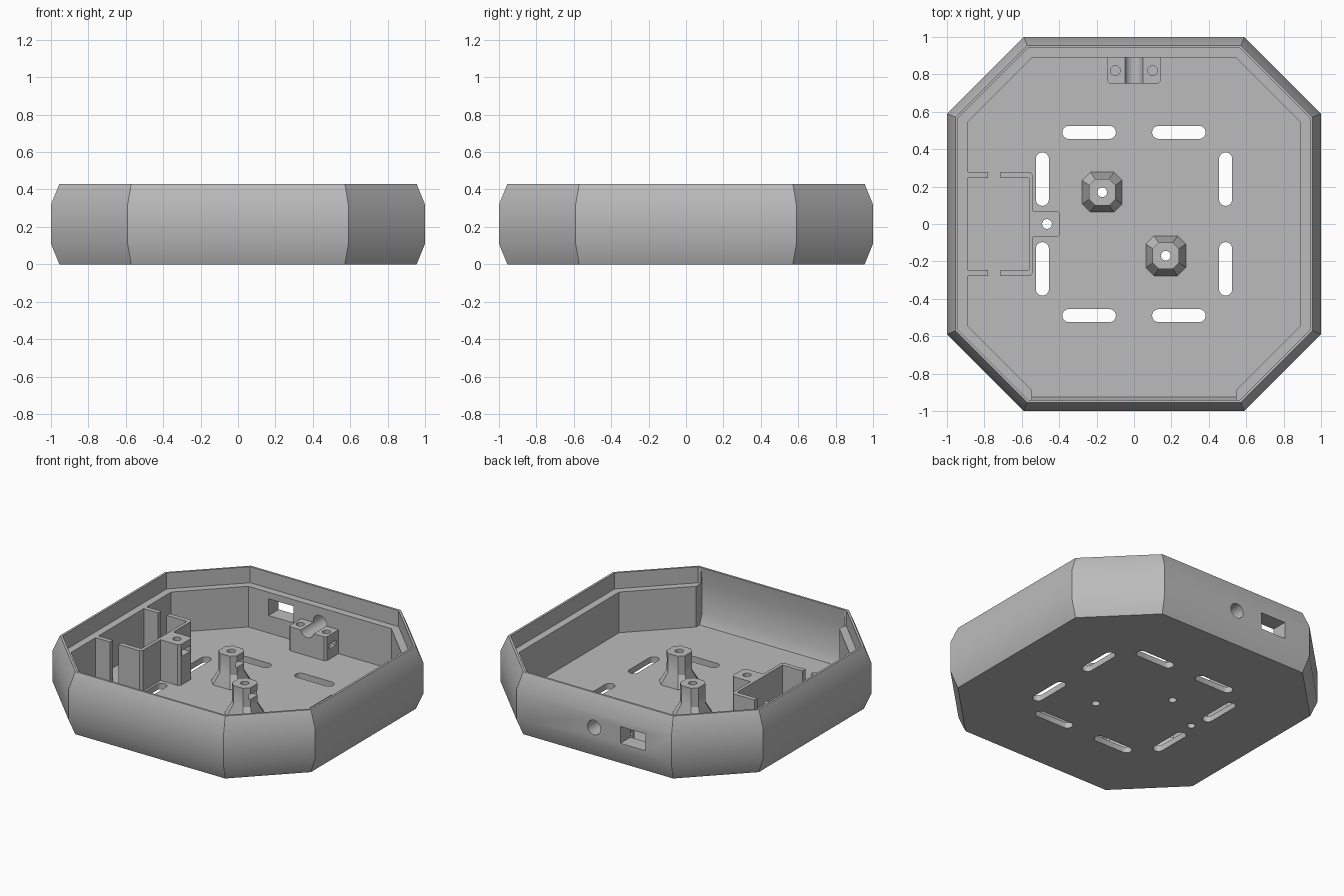
import bpy, bmesh, math
from mathutils import Vector

if "Cube" in bpy.data.objects:
    bpy.data.objects.remove(bpy.data.objects["Cube"], do_unlink=True)

grey = bpy.data.materials.new("matte grey plastic")
grey.use_nodes = True
grey.diffuse_color = (0.5, 0.5, 0.5, 1)
bsdf = next(n for n in grey.node_tree.nodes if n.type == "BSDF_PRINCIPLED")
bsdf.inputs["Base Color"].default_value = (0.5, 0.5, 0.5, 1)

FLOOR, LEDGE, TOP = 0.04, 0.32, 0.43


def octagon(a, s, z, cx=0, cy=0):
    """Square of half width a with corners cut along |x| + |y| = s."""
    b = s - a
    pts = [(a, -b), (a, b), (b, a), (-b, a), (-a, b), (-a, -b), (-b, -a), (b, -a)]
    return [(x + cx, y + cy, z) for x, y in pts]


def shell_ring(a, z):
    return octagon(a, 1.59 - (1 - a) * math.sqrt(2), z)


def loft(name, rings):
    """Closed solid through rings with equal point counts."""
    bm = bmesh.new()
    vs = [[bm.verts.new(p) for p in ring] for ring in rings]
    n = len(vs[0])
    bm.faces.new(vs[0][::-1])
    bm.faces.new(vs[-1])
    for lo, hi in zip(vs, vs[1:]):
        for i in range(n):
            j = (i + 1) % n
            bm.faces.new((lo[i], lo[j], hi[j], hi[i]))
    bmesh.ops.recalc_face_normals(bm, faces=bm.faces)
    me = bpy.data.meshes.new(name)
    bm.to_mesh(me)
    bm.free()
    me.materials.append(grey)
    ob = bpy.data.objects.new(name, me)
    bpy.context.collection.objects.link(ob)
    return ob


def prism(name, pts, z0, z1):
    return loft(name, [[(x, y, z) for x, y in pts] for z in (z0, z1)])


def box(name, x0, x1, y0, y1, z0, z1):
    return prism(name, [(x0, y0), (x1, y0), (x1, y1), (x0, y1)], z0, z1)


def capsule(cx, cy, half, r, along_y=False):
    """Slot cutter through the floor; half = 0 gives a round hole."""
    pts = []
    for i in range(24):
        t = math.tau * (i + 0.5) / 24
        x = r * math.cos(t) + math.copysign(half, math.cos(t))
        y = r * math.sin(t)
        pts.append((cx - y, cy + x) if along_y else (cx + x, cy + y))
    return prism("slot_cutter", pts, -0.1, 0.6)


def cut(ob, cutters):
    for c in cutters:
        c.hide_render = True
        mod = ob.modifiers.new("cut", "BOOLEAN")
        mod.operation, mod.solver, mod.object = "DIFFERENCE", "EXACT", c
    bpy.context.view_layer.update()
    ev = ob.evaluated_get(bpy.context.evaluated_depsgraph_get())
    me = bpy.data.meshes.new_from_object(ev)
    ob.modifiers.clear()
    ob.data = me
    for c in cutters:
        bpy.data.objects.remove(c, do_unlink=True)


def cable_bore():
    ring = [(0.05 * math.cos(math.tau * i / 32), 0.215 + 0.05 * math.sin(math.tau * i / 32))
            for i in range(32)]
    return loft("bore_cutter", [[(x, y, z) for x, z in ring] for y in (0.6, 1.1)])


# Shell: bevelled octagonal tray with a ledge round all but the front wall
case = loft("case_shell", [shell_ring(a, z) for a, z in
                           ((0.955, 0), (1, 0.11), (1, LEDGE), (0.955, TOP))])
front = [(-0.926, FLOOR), (-0.955, 0.11), (-0.955, LEDGE), (-0.938, 0.45),
         (-0.8, 0.45), (-0.8, FLOOR)]
cutters = [
    loft("cavity_cutter", [shell_ring(0.89, FLOOR), shell_ring(0.89, 0.5)]),
    loft("lip_cutter", [shell_ring(0.94, LEDGE), shell_ring(0.94, 0.5)]),
    loft("front_cutter", [[(x, y, z) for y, z in front] for x in (-0.545, 0.545)]),
    box("port_cutter", -0.39, -0.2, 0.8, 1.1, 0.16, 0.275),
    cable_bore(),
]
# Mounting slots and screw holes in the floor
for u in (-0.24, 0.24):
    for v in (-0.49, 0.49):
        cutters.append(capsule(u, v, 0.108, 0.035))
        cutters.append(capsule(v, u, 0.108, 0.035, True))
posts = [("back_standoff", -0.17, 0.17), ("front_standoff", 0.17, -0.17)]
for x, y in [p[1:] for p in posts] + [(-0.465, 0)]:
    cutters.append(capsule(x, y, 0, 0.026))
cut(case, cutters)

# Flared standoffs with a nut slot in one side
parts = [case]
for name, x, y in posts:
    post = loft(name, [octagon(0.107, 0.17, 0.03, x, y), octagon(0.107, 0.17, 0.045, x, y),
                       octagon(0.07, 0.108, 0.12, x, y), octagon(0.07, 0.108, 0.25, x, y)])
    cut(post, [capsule(x, y, 0, 0.026),
               box("nut_cutter", x - 0.045, x + 0.2, y - 0.045, y + 0.045, 0.17, 0.205)])
    parts.append(post)

# Battery bracket: bent wall with a screw tab, mirrored across y
half = [(-0.395, 0.055), (-0.41, 0.07), (-0.54, 0.07), (-0.54, 0.26), (-0.555, 0.278),
        (-0.715, 0.278), (-0.715, 0.246), (-0.562, 0.246)]
bracket = prism("battery_bracket", half + [(x, -y) for x, y in half[::-1]], 0.03, LEDGE)
cut(bracket, [capsule(-0.465, 0, 0, 0.026),
              box("nut_cutter", -0.51, -0.3, -0.045, 0.045, 0.235, 0.275)])
parts.append(bracket)
for name, y in (("battery_rib_back", 0.262), ("battery_rib_front", -0.262)):
    parts.append(box(name, -0.9, -0.78, y - 0.016, y + 0.016, 0.03, LEDGE))

# Cable clamp block on the back wall
clamp = prism("cable_clamp", [(-0.143, 0.9), (-0.143, 0.765), (-0.13, 0.752), (0.13, 0.752),
                              (0.143, 0.765), (0.143, 0.9)], 0.03, 0.205)
cutters = [cable_bore()]
for s in (-1, 1):
    x0, x1 = sorted((s * 0.06, s * 0.2))
    cutters += [capsule(s * 0.1, 0.82, 0, 0.026),
                box("nut_cutter", x0, x1, 0.78, 0.86, 0.11, 0.145)]
cut(clamp, cutters)
parts.append(clamp)

# Smooth the gently bevelled walls, keep real corners sharp
bpy.ops.object.select_all(action="DESELECT")
for ob in parts:
    ob.select_set(True)
bpy.context.view_layer.objects.active = case
bpy.ops.object.shade_smooth_by_angle(angle=math.radians(30))
